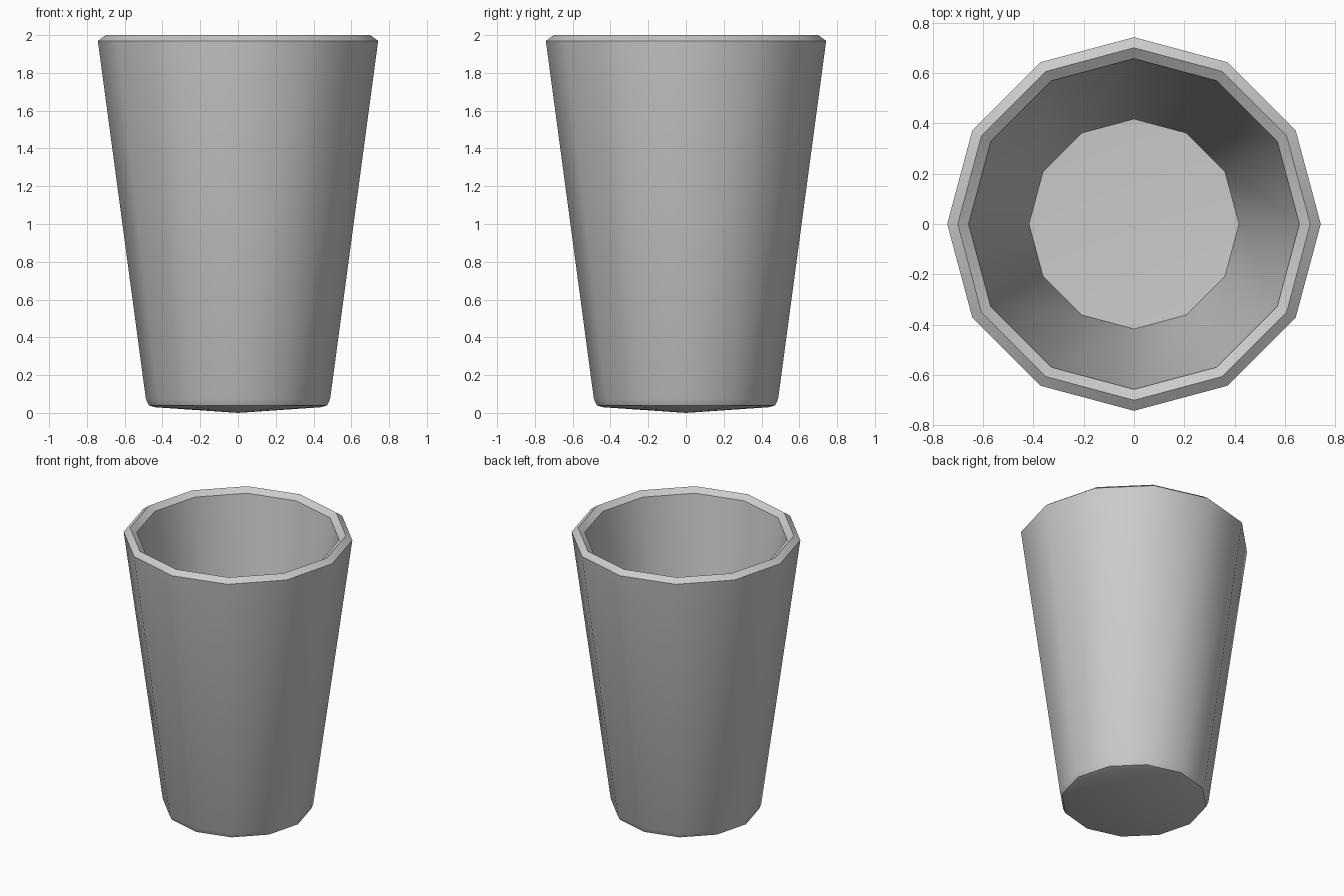
import bpy, bmesh
from math import cos, sin, tau, radians

if "Cube" in bpy.data.objects:
    bpy.data.objects.remove(bpy.data.objects["Cube"])

SIDES = 12
# Radius / height profile: outer base, outer wall, bevelled rim, inner wall, floor
profile = [(0.44, 0.03), (0.472, 0.04), (0.488, 0.075), (0.742, 1.97),
           (0.70, 2.0), (0.657, 1.97), (0.417, 0.10)]

bm = bmesh.new()
rings = [[bm.verts.new((r * cos(tau * i / SIDES), r * sin(tau * i / SIDES), z))
          for i in range(SIDES)] for r, z in profile]

# Walls and rim
for a, b in zip(rings, rings[1:]):
    for i in range(SIDES):
        j = (i + 1) % SIDES
        bm.faces.new((a[i], a[j], b[j], b[i]))

# Shallow pointed underside and inner floor
for ring, z in ((rings[0], 0.0), (rings[-1], 0.085)):
    centre = bm.verts.new((0, 0, z))
    for i in range(SIDES):
        bm.faces.new((ring[i], ring[(i + 1) % SIDES], centre))

bmesh.ops.recalc_face_normals(bm, faces=bm.faces)
mesh = bpy.data.meshes.new("cup")
bm.to_mesh(mesh)
bm.free()

cup = bpy.data.objects.new("cup", mesh)
bpy.context.collection.objects.link(cup)
bpy.context.view_layer.objects.active = cup
cup.select_set(True)
bpy.ops.object.shade_smooth_by_angle(angle=radians(31))
